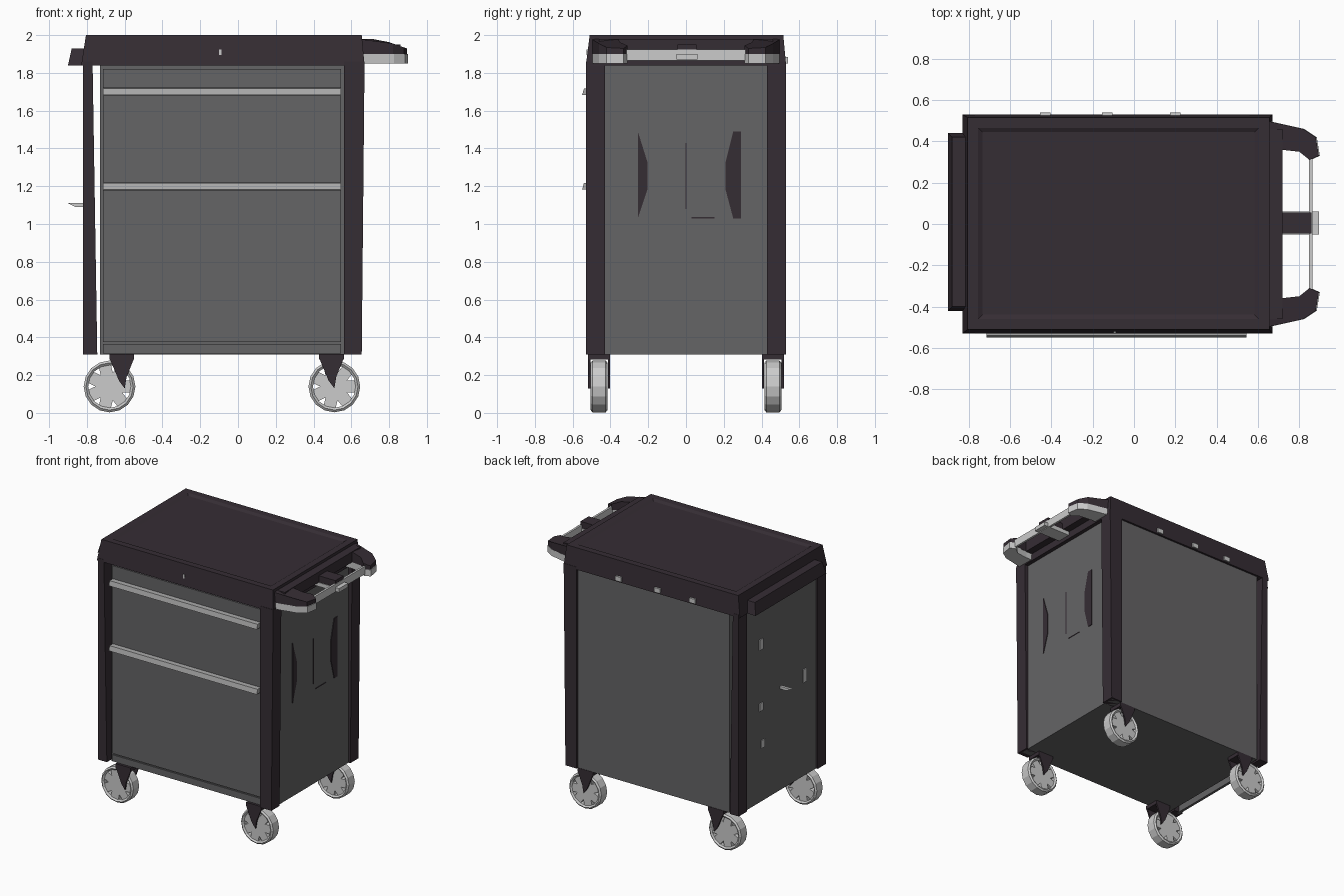
import bpy, bmesh, math
from mathutils import Vector

if "Cube" in bpy.data.objects:
    bpy.data.objects.remove(bpy.data.objects["Cube"])


def material(name, rgb):
    m = bpy.data.materials.new(name)
    m.diffuse_color = (*rgb, 1)
    m.use_nodes = True
    m.node_tree.nodes["Principled BSDF"].inputs["Base Color"].default_value = m.diffuse_color
    return m


DARK = material("dark plum plastic", (0.036, 0.026, 0.034))
GREY = material("grey sheet metal", (0.13, 0.128, 0.132))
STRIP = material("brushed metal", (0.40, 0.40, 0.40))
LIGHT = material("light grey", (0.60, 0.60, 0.60))


def finish(bm, name, mat):
    bmesh.ops.recalc_face_normals(bm, faces=bm.faces)
    me = bpy.data.meshes.new(name)
    bm.to_mesh(me)
    bm.free()
    me.materials.append(mat)
    ob = bpy.data.objects.new(name, me)
    bpy.context.collection.objects.link(ob)
    return ob


def prism(name, pts, axis, lo, hi, mat):
    """Extrude a 2D outline along an axis (outline uses the other two axes in order)."""
    bm = bmesh.new()

    def place(p, d):
        c = list(p)
        c.insert(axis, d)
        return bm.verts.new(c)
    a = [place(p, lo) for p in pts]
    b = [place(p, hi) for p in pts]
    bm.faces.new(a)
    bm.faces.new(b[::-1])
    for i in range(len(pts)):
        j = (i + 1) % len(pts)
        bm.faces.new((a[i], b[i], b[j], a[j]))
    return finish(bm, name, mat)


def box(name, x, y, z, mat):
    return prism(name, [(x[0], y[0]), (x[1], y[0]), (x[1], y[1]), (x[0], y[1])], 2, z[0], z[1], mat)


def frustum(name, low, high, z, mat, inset=0, sink=0):
    """Block whose top rectangle differs from its bottom; rectangles are x0, x1, y0, y1."""
    bm = bmesh.new()
    rings = []
    for (x0, x1, y0, y1), h in ((low, z[0]), (high, z[1])):
        rings.append([bm.verts.new((x, y, h)) for x, y in ((x0, y0), (x1, y0), (x1, y1), (x0, y1))])
    a, b = rings
    bm.faces.new(a)
    top = bm.faces.new(b)
    for i in range(4):
        j = (i + 1) % 4
        bm.faces.new((a[i], a[j], b[j], b[i]))
    if inset:
        bmesh.ops.recalc_face_normals(bm, faces=bm.faces)
        bmesh.ops.inset_region(bm, faces=[top], thickness=inset)
        bmesh.ops.inset_region(bm, faces=[top], thickness=0.03, depth=-sink)
    return finish(bm, name, mat)


# Cabinet with drawer fronts
box("cabinet", (-0.73, 0.64), (-0.495, 0.515), (0.31, 1.86), GREY)
box("left_panel", (-0.805, -0.785), (-0.45, 0.45), (0.31, 1.86), GREY)
for i, z in enumerate(((0.375, 1.18), (1.22, 1.68), (1.72, 1.82))):
    box(f"drawer_front_{i}", (-0.715, 0.545), (-0.504, -0.49), z, GREY)
box("kick_plate", (-0.715, 0.545), (-0.504, -0.49), (0.315, 0.365), GREY)

# Slanted drawer pulls
for i, z in enumerate((1.20, 1.70)):
    prism(f"drawer_pull_{i}", [(-0.49, z + 0.018), (-0.54, z + 0.018), (-0.55, z - 0.018), (-0.49, z - 0.018)],
          0, -0.715, 0.545, STRIP)

# Corner posts
for s, side in ((-1, "front"), (1, "back")):
    y = sorted((s * 0.43, s * 0.53))
    frustum(f"{side}_left_post", (-0.82, -0.745, *y), (-0.82, -0.77, *y), (0.31, 1.86), DARK)
    frustum(f"{side}_right_post", (0.56, 0.655, *y), (0.56, 0.67, *y), (0.31, 1.86), DARK)

# Lid with a shallow tray, left shoulder and right shelf
frustum("lid", (-0.83, 0.67, -0.53, 0.53), (-0.805, 0.655, -0.51, 0.515), (1.84, 2.0), DARK, 0.07, 0.012)
frustum("left_shoulder", (-0.90, -0.80, -0.42, 0.44), (-0.88, -0.80, -0.40, 0.42), (1.84, 1.93), DARK)
box("right_shelf", (0.64, 0.72), (-0.46, 0.46), (1.90, 1.98), DARK)

# Push handle: curved arms, light underside, centre bracket and rod
ARM = [(0.64, 0.50), (0.82, 0.46), (0.88, 0.42), (0.895, 0.33), (0.85, 0.31), (0.80, 0.35), (0.71, 0.36), (0.64, 0.36)]
for s, side in ((-1, "front"), (1, "back")):
    outline = [(x, s * y) for x, y in ARM]
    arm = prism(f"{side}_handle_arm", outline, 2, 1.90, 1.98, DARK)
    for v in arm.data.vertices:          # arm slopes down at its tip
        if v.co.z > 1.95 and v.co.x > 0.75:
            v.co.z -= 0.35 * (v.co.x - 0.75)
    prism(f"{side}_handle_underside", [(x + 0.005, y) for x, y in outline], 2, 1.85, 1.90, LIGHT)
box("centre_bracket", (0.64, 0.86), (-0.045, 0.055), (1.90, 1.95), DARK)
box("centre_bracket_underside", (0.64, 0.895), (-0.05, 0.06), (1.87, 1.90), LIGHT)
box("handle_rod", (0.847, 0.863), (-0.33, 0.33), (1.865, 1.925), LIGHT)

# Right side recessed grip plates and seam lines
prism("grip_front", [(-0.255, 1.49), (-0.205, 1.33), (-0.205, 1.18), (-0.255, 1.03)], 0, 0.635, 0.645, DARK)
prism("grip_back", [(0.29, 1.49), (0.25, 1.49), (0.21, 1.33), (0.21, 1.18), (0.25, 1.03), (0.29, 1.03)],
      0, 0.635, 0.645, DARK)
box("seam_vertical", (0.635, 0.643), (-0.003, 0.003), (1.08, 1.43), DARK)
box("seam_horizontal", (0.635, 0.643), (0.03, 0.15), (1.03, 1.036), DARK)

# Hinges, lock and small side hooks
for i, x in enumerate((0.20, -0.13, -0.43)):
    box(f"hinge_{i}", (x - 0.025, x + 0.025), (0.50, 0.54), (1.85, 1.885), LIGHT)
box("lock", (-0.10, -0.088), (-0.527, -0.51), (1.895, 1.925), LIGHT)
for i, (y, z, h) in enumerate(((-0.29, 1.08, 0.05), (0.24, 1.52, 0.04), (0.24, 1.04, 0.03), (0.22, 0.75, 0.03))):
    box(f"side_tab_{i}", (-0.812, -0.80), (y - 0.02, y + 0.02), (z - h, z + h), LIGHT)
prism("side_hook", [(-0.80, 1.09), (-0.80, 1.11), (-0.90, 1.11), (-0.86, 1.09)], 1, -0.01, 0.01, LIGHT)

# Casters
TYRE = [(0.113, -0.035), (0.125, -0.045), (0.137, -0.035), (0.137, 0.035), (0.125, 0.045), (0.113, 0.035)]


def caster(tag, cx, cy, shift):
    c = Vector((cx, cy, 0.14))
    # Tyre: rounded profile revolved about the axle
    bm = bmesh.new()
    n = 16
    rings = []
    for i in range(n):
        a = 2 * math.pi * i / n
        rings.append([bm.verts.new(c + Vector((r * math.cos(a), y, r * math.sin(a)))) for r, y in TYRE])
    for i in range(n):
        p, q = rings[i], rings[(i + 1) % n]
        for k in range(len(TYRE)):
            m = (k + 1) % len(TYRE)
            bm.faces.new((p[k], p[m], q[m], q[k]))
    finish(bm, f"{tag}_tyre", LIGHT)
    # Hub with flared spokes
    star = []
    for i in range(7):
        for off, r in ((-0.27, 0.122), (0.27, 0.122), (0.449, 0.075)):
            a = 2 * math.pi * i / 7 + off
            star.append((cx + r * math.cos(a), 0.14 + r * math.sin(a)))
    prism(f"{tag}_hub", star, 1, cy - 0.035, cy + 0.035, LIGHT)
    # Fork plates and swivel plate
    fx = cx + shift
    fork = [(fx - 0.06, 0.29), (fx + 0.07, 0.29), (fx + 0.03, 0.19), (fx + 0.02, 0.13), (fx - 0.01, 0.17)]
    for s in (-1, 1):
        y = sorted((cy + s * 0.046, cy + s * 0.058))
        prism(f"{tag}_fork_{'inner' if s * cy < 0 else 'outer'}", fork, 1, *y, DARK)
    box(f"{tag}_swivel", (fx - 0.06, fx + 0.07), (cy - 0.058, cy + 0.058), (0.282, 0.312), DARK)


for s, side in ((-1, "front"), (1, "back")):
    caster(f"{side}_left_caster", -0.68, s * 0.46, 0.06)
    caster(f"{side}_right_caster", 0.51, s * 0.46, -0.02)
